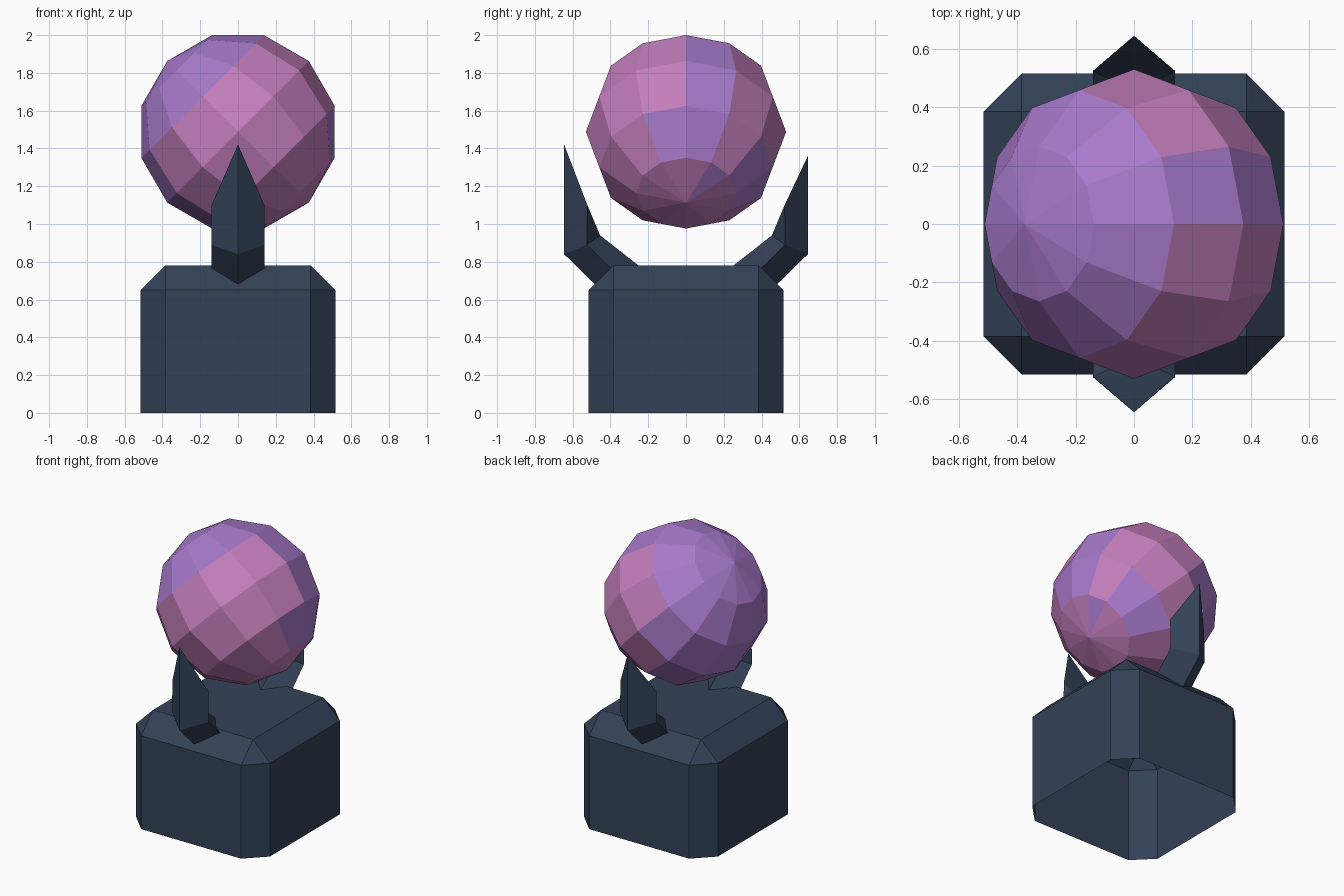
import bpy, bmesh, math
from mathutils import Matrix, Vector

if "Cube" in bpy.data.objects:
    bpy.data.objects.remove(bpy.data.objects["Cube"])


def material(name, rgb):
    m = bpy.data.materials.new(name)
    m.diffuse_color = (*rgb, 1)
    m.use_nodes = True
    m.node_tree.nodes["Principled BSDF"].inputs["Base Color"].default_value = m.diffuse_color
    return m


slate = material("dark slate", (0.033, 0.054, 0.095))
pink = material("orchid pink", (0.546, 0.209, 0.500))
purple = material("violet", (0.386, 0.191, 0.591))


def finish(bm, name, mats):
    me = bpy.data.meshes.new(name)
    bm.to_mesh(me)
    bm.free()
    for m in mats:
        me.materials.append(m)
    ob = bpy.data.objects.new(name, me)
    bpy.context.collection.objects.link(ob)
    return ob


# Base: chamfered block, open underneath
bm = bmesh.new()
bmesh.ops.create_cube(bm, size=1, matrix=Matrix.Translation((0, 0, 0.39)) @ Matrix.Diagonal((1.03, 1.03, 0.78, 1)))
bottom = [f for f in bm.faces if f.normal.z < -0.9]
bmesh.ops.delete(bm, geom=bottom, context='FACES_ONLY')
edges = [e for e in bm.edges if not e.is_boundary]
bmesh.ops.bevel(bm, geom=edges, offset=0.13, offset_type='OFFSET', segments=1, profile=0.5, affect='EDGES')
finish(bm, "base", [slate])


# Claws: bent diamond-section arms with a pointed tip
def claw(name, side, tip_z):
    bm = bmesh.new()

    def v(x, y, z):
        return bm.verts.new((x, side * y, z))

    def ring(outer, mid, inner):
        return [v(0, *outer), v(0.14, *mid), v(0, *inner), v(-0.14, *mid)]

    root = ring((0.40, 0.60), (0.29, 0.66), (0.20, 0.74))
    elbow = ring((0.645, 0.84), (0.525, 0.89), (0.455, 0.94))
    tip = v(0, 0.645, tip_z)
    right, left = v(0.14, 0.522, 1.10), v(-0.14, 0.522, 1.10)
    for i in range(4):
        j = (i + 1) % 4
        bm.faces.new((root[i], root[j], elbow[j], elbow[i]))
    bm.faces.new(root)
    o, r, n, l = elbow
    for loop in ((o, r, right, tip), (o, tip, left, l), (r, n, right),
                 (n, l, left), (n, left, right), (right, left, tip)):
        bm.faces.new(loop)
    bmesh.ops.recalc_face_normals(bm, faces=bm.faces)
    finish(bm, name, [slate])


claw("front_claw", -1, 1.42)
claw("back_claw", 1, 1.36)

# Orb: faceted ball with tilted axis and swirling two-colour pattern.
# Each band (from the upper pole) lists the azimuth ranges that are violet.
violet = {
    0: [(0, 360)],
    1: [(0, 360)],
    2: [(0, 30), (90, 210)],
    3: [(0, 30), (120, 210)],
    4: [(0, 30), (60, 120), (330, 360)],
    5: [(30, 60)],
}
bm = bmesh.new()
bmesh.ops.create_uvsphere(bm, u_segments=12, v_segments=6, radius=0.53)
for f in bm.faces:
    c = f.calc_center_median()
    az = math.degrees(math.atan2(c.y, c.x)) % 360
    polar = math.degrees(math.acos(c.z / c.length))
    band = min(5, int(polar / 30))
    f.material_index = int(any(a < az < b for a, b in violet[band]))
bmesh.ops.transform(bm, verts=bm.verts,
                    matrix=Matrix.Translation((0, 0, 1.488)) @ Matrix.Rotation(math.radians(-45), 4, 'Y'))
finish(bm, "orb", [pink, purple])
